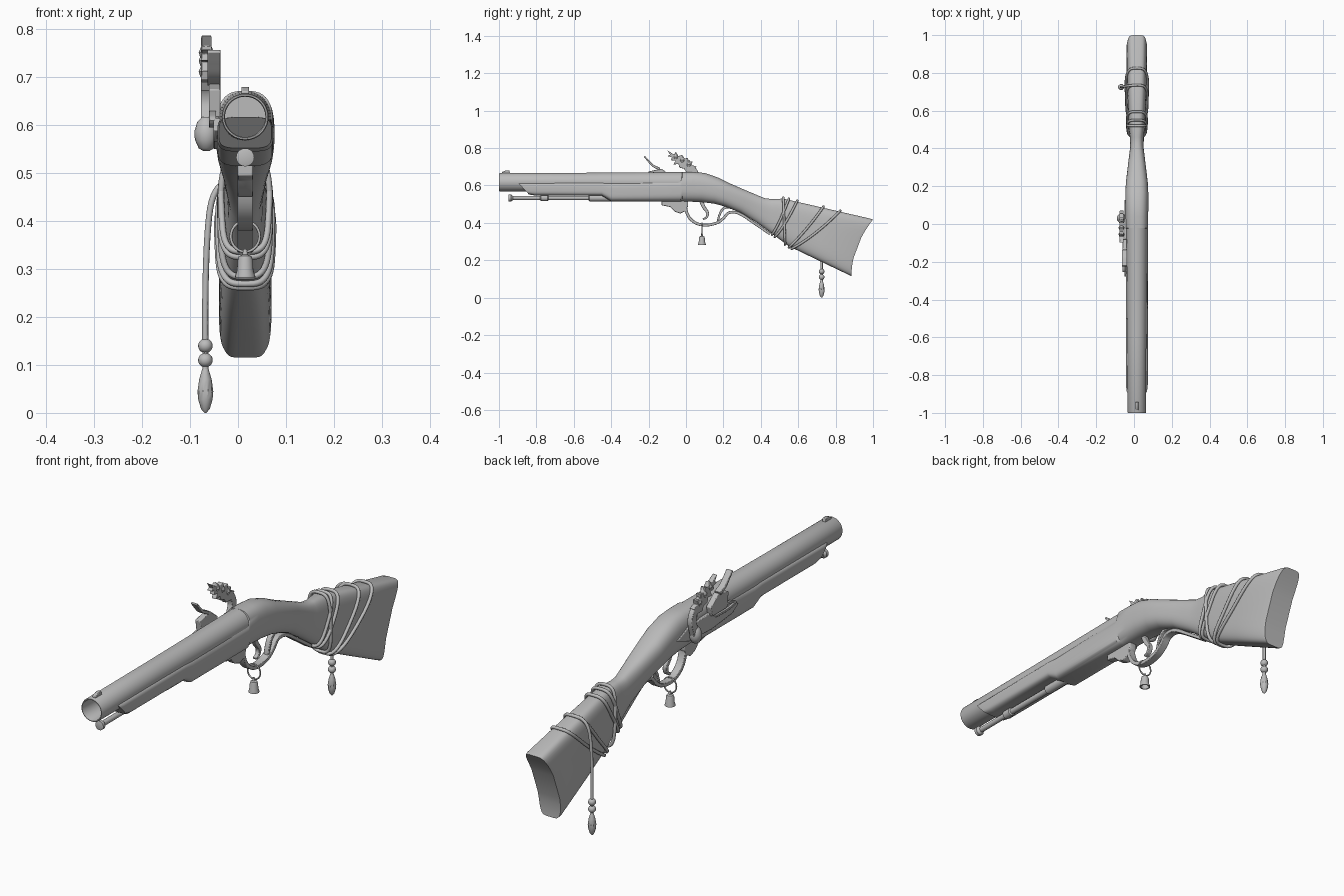
import bpy, bmesh, math
from mathutils import Vector

if "Cube" in bpy.data.objects:
    bpy.data.objects.remove(bpy.data.objects["Cube"])

CX = 0.015  # centre line of the gun body
grey = bpy.data.materials.new("plain grey")
grey.diffuse_color = (0.5, 0.5, 0.5, 1)
grey.use_nodes = True
grey.node_tree.nodes["Principled BSDF"].inputs["Base Color"].default_value = grey.diffuse_color


def finish(name, bm, angle=35, bevel=0):
    bmesh.ops.recalc_face_normals(bm, faces=bm.faces)
    me = bpy.data.meshes.new(name)
    bm.to_mesh(me)
    bm.free()
    me.materials.append(grey)
    ob = bpy.data.objects.new(name, me)
    bpy.context.collection.objects.link(ob)
    if bevel:
        m = ob.modifiers.new("soft edges", 'BEVEL')
        m.width, m.segments, m.limit_method = bevel, 2, 'ANGLE'
    bpy.ops.object.select_all(action='DESELECT')
    ob.select_set(True)
    bpy.context.view_layer.objects.active = ob
    bpy.ops.object.shade_smooth_by_angle(angle=math.radians(angle))
    return ob


def lathe(name, profile, origin, axis='Y', n=32):
    """Spin (radius, distance) points around an axis through origin."""
    bm, rings, o = bmesh.new(), [], Vector(origin)
    for r, t in profile:
        ring = []
        for i in range(n):
            a = 2 * math.pi * i / n
            c, s = r * math.cos(a), r * math.sin(a)
            ring.append(bm.verts.new(o + Vector((c, t, s) if axis == 'Y' else (c, s, t))))
        rings.append(ring)
    for p, q in zip(rings, rings[1:]):
        for i in range(n):
            bm.faces.new((p[i], p[(i + 1) % n], q[(i + 1) % n], q[i]))
    bm.faces.new(rings[0])
    bm.faces.new(rings[-1])
    return finish(name, bm)


def plate(name, outline, x, width, bevel=0.003):
    """Extrude a (y, z) outline sideways."""
    bm = bmesh.new()
    f = bm.faces.new([bm.verts.new((x - width / 2, y, z)) for y, z in outline])
    new = bmesh.ops.extrude_face_region(bm, geom=[f])['geom']
    bmesh.ops.translate(bm, vec=(width, 0, 0), verts=[v for v in new if isinstance(v, bmesh.types.BMVert)])
    return finish(name, bm, bevel=bevel)


def spline(pts, steps=5):
    """Smooth curve through the points."""
    p = [Vector(q) for q in pts]
    p = [2 * p[0] - p[1]] + p + [2 * p[-1] - p[-2]]
    out = []
    for a, b, c, d in zip(p, p[1:], p[2:], p[3:]):
        for k in range(steps):
            t = k / steps
            out.append(0.5 * (2 * b + (c - a) * t + (2 * a - 5 * b + 4 * c - d) * t * t
                              + (3 * b - a - 3 * c + d) * t ** 3))
    return out + [p[-2]]


def band(name, path, x, width, thick):
    """Flat strip following a (y, z) path; thick may taper (start, end)."""
    pts = spline(path)
    left, right = [], []
    for i, p in enumerate(pts):
        d = (pts[min(i + 1, len(pts) - 1)] - pts[max(i - 1, 0)]).normalized()
        h = (thick[0] + (thick[1] - thick[0]) * i / (len(pts) - 1)) / 2
        nrm = Vector((-d.y, d.x)) * h
        left.append(p + nrm)
        right.append(p - nrm)
    return plate(name, [tuple(v) for v in left + right[::-1]], x, width, 0.002)


def tube(name, pts, r, cyclic=False):
    cu = bpy.data.curves.new(name, 'CURVE')
    cu.dimensions, cu.bevel_depth, cu.bevel_resolution, cu.use_fill_caps = '3D', r, 2, True
    sp = cu.splines.new('POLY')
    sp.points.add(len(pts) - 1)
    for q, p in zip(sp.points, pts):
        q.co = (*p, 1)
    sp.use_cyclic_u = cyclic
    cu.materials.append(grey)
    ob = bpy.data.objects.new(name, cu)
    bpy.context.collection.objects.link(ob)
    bpy.ops.object.select_all(action='DESELECT')
    ob.select_set(True)
    bpy.context.view_layer.objects.active = ob
    bpy.ops.object.convert(target='MESH')
    bpy.ops.object.shade_smooth_by_angle(angle=math.radians(50))


def power(v, n):
    return math.copysign(abs(v) ** (2 / n), v)


# stock stations: top y, top z, bottom y, bottom z, half width, squareness
STOCK = [
    (-.90, .617, -.84, .552, .055, 4), (-.88, .617, -.80, .545, .058, 4),
    (-.45, .62, -.45, .545, .058, 4), (-.40, .62, -.40, .515, .058, 4),
    (-.03, .63, -.03, .515, .059, 4), (-.02, .672, -.02, .515, .059, 2.8),
    (.04, .672, .03, .513, .060, 2.7), (.10, .667, .08, .511, .061, 2.6),
    (.17, .643, .15, .503, .061, 2.6), (.23, .613, .21, .487, .058, 2.6),
    (.33, .570, .29, .455, .047, 2.6), (.42, .532, .38, .400, .036, 2.6),
    (.46, .527, .45, .350, .037, 2.8), (.52, .530, .55, .275, .044, 3.2),
    (.75, .477, .70, .203, .052, 4), (.985, .423, .872, .121, .055, 5),
    (1.0, .418, .885, .115, .051, 5)]
N = 40
bm, rings = bmesh.new(), []
for yt, zt, yb, zb, w, n in STOCK:
    bow = -0.03 if yt > .9 else 0  # hollow butt
    ring = []
    for i in range(N):
        a = 2 * math.pi * (i + .5) / N
        f = .5 + .5 * power(math.sin(a), n)
        y = yb + (yt - yb) * f + bow * 4 * f * (1 - f)
        ring.append(bm.verts.new((CX + w * power(math.cos(a), n), y, zb + (zt - zb) * f)))
    rings.append(ring)
for p, q in zip(rings, rings[1:]):
    for i in range(N):
        bm.faces.new((p[i], p[(i + 1) % N], q[(i + 1) % N], q[i]))
bm.faces.new(rings[0])
e = rings[-1]  # butt cap as strips across the width
for s in (0, N // 2):
    for k in range(N // 4 - 1):
        i, j = s + k, s + N // 2 - 1 - k
        bm.faces.new((e[i], e[i + 1], e[j - 1], e[j]))
bm.faces.new((e[0], e[N // 2 - 1], e[N // 2], e[N - 1]))
finish("stock", bm, 32)

# barrel with hollow muzzle, sight and ramrod
lathe("barrel", [(.042, -.85), (.042, -.995), (.044, -1), (.047, -1), (.049, -.995), (.050, -.6), (.0545, 0)],
      (CX, 0, .6175), n=48)
plate("front_sight", [(-.985, .66), (-.985, .671), (-.965, .68), (-.945, .68), (-.94, .66)], CX, .016, .002)
lathe("ramrod", [(.012, -.95), (.019, -.948), (.019, -.935), (.011, -.925), (.011, -.78), (.017, -.775),
                 (.017, -.74), (.012, -.735), (.012, -.52), (.018, -.515), (.018, -.38)], (CX, 0, .533), n=20)

# trigger guard, front plate and trigger
band("trigger_guard", [(0, .515), (.0, .47), (.02, .425), (.06, .396), (.11, .388), (.165, .4), (.2, .425),
                       (.225, .452), (.26, .457), (.30, .442), (.37, .395), (.45, .34)], CX, .032, (.016, .014))
plate("guard_front_plate", [(-.13, .52), (-.13, .494), (-.085, .485), (-.06, .46), (-.03, .45),
                            (-.005, .462), (.012, .49), (.012, .52)], CX, .032)
band("guard_rear_scroll", [(.25, .48), (.215, .485), (.19, .465), (.175, .43), (.17, .405)], CX, .022, (.016, .01))
band("trigger", [(.08, .52), (.095, .485), (.115, .455), (.11, .43), (.09, .42)], CX, .018, (.022, .009))

# hanging bell
tube("bell_ring", [(CX + .03 * math.cos(a), .085, .368 + .032 * math.sin(a))
                   for a in [math.pi * k / 14 for k in range(28)]], .003, True)
lathe("bell", [(.004, .342), (.006, .33), (.013, .327), (.016, .318), (.017, .297), (.021, .286),
               (.021, .282), (.016, .282), (.014, .31)], (CX, .085, 0), 'Z', 20)

# lock on the left side
plate("lock_plate", [(-.28, .59), (-.25, .615), (-.1, .622), (.05, .618), (.13, .585),
                     (.05, .555), (-.1, .55), (-.24, .565)], -.044, .014)
plate("priming_pan", [(-.19, .61), (-.2, .675), (-.13, .69), (-.08, .65), (-.09, .61)], -.049, .024)
band("striking_plate", [(-.222, .755), (-.2, .73), (-.175, .705), (-.14, .688)], -.05, .028, (.008, .014))
band("striking_plate_spring", [(-.12, .60), (-.2, .60), (-.25, .61), (-.2, .625), (-.14, .625)], -.053, .014, (.009, .009))
lathe("hammer_pivot", [(.006, -.036), (.016, -.03), (.024, -.012), (.025, .005), (.019, .025), (.009, .035)],
      (-.066, .03, .582), 'Z', 16)
band("hammer_neck", [(.03, .57), (.045, .61), (.055, .65), (.04, .685), (.0, .70)], -.066, .022, (.035, .026))
# hammer head shaped as a jagged flame
plate("hammer_head", [(.055, .672), (.045, .692), (.058, .7), (.03, .71), (.035, .728), (.01, .727), (.012, .748),
                      (-.015, .742), (-.02, .765), (-.04, .756), (-.055, .775), (-.065, .765), (-.1, .788),
                      (-.085, .765), (-.098, .757), (-.075, .75), (-.08, .735), (-.055, .733), (-.068, .712),
                      (-.04, .715), (-.035, .695), (-.01, .69), (.0, .672)], -.066, .022, .002)
for k, (y, z) in enumerate([(-.055, .752), (-.02, .735), (.015, .712)]):
    lathe("hammer_flame_lump_%d" % (k + 1), [(.002, -.02), (.013, -.01), (.016, 0), (.01, .014), (.001, .026)],
          (-.066, y, z), 'Z', 10)


def lerp(y, col_y, col_v):
    for a, b in zip(STOCK, STOCK[1:]):
        if a[col_y] <= y <= b[col_y]:
            t = (y - a[col_y]) / (b[col_y] - a[col_y])
            return a[col_v] + (b[col_v] - a[col_v]) * t
    return STOCK[-1][col_v]


# cord wrapped around the butt: (top y, bottom y) of each loop
for k, (top, bot) in enumerate([(.52, .53), (.55, .46), (.595, .475), (.735, .55), (.825, .565)]):
    pts = []
    for i in range(48):
        a = 2 * math.pi * i / 48
        s = power(math.sin(a), 3.5)
        y = bot + (top - bot) * (.5 + .5 * s)
        zt, zb = lerp(y, 0, 1), lerp(y, 2, 3)
        w = lerp(y, 0, 4) + .007
        pts.append((CX + w * power(math.cos(a), 3.5), y, (zt + zb) / 2 + ((zt - zb) / 2 + .006) * s))
    tube("cord_loop_%d" % (k + 1), pts, .0068, True)

# hanging cord with beads and drop
tube("hanging_cord", spline([(.02, .735, .488), (-.025, .732, .482), (-.052, .728, .45), (-.063, .725, .38),
                             (-.068, .725, .25), (-.068, .725, .09)]), .0065)
for k, z in enumerate((.14, .11)):
    lathe("bead_%d" % (k + 1), [(.0148 * math.sin(math.pi * j / 10) + .0005, -.0148 * math.cos(math.pi * j / 10))
                                for j in range(11)], (-.068, .725, z), 'Z', 16)
lathe("drop_pendant", [(.002, 0), (.009, .008), (.015, .028), (.0165, .045), (.013, .07), (.007, .09), (.004, .098)],
      (-.068, .725, 0), 'Z', 10)
